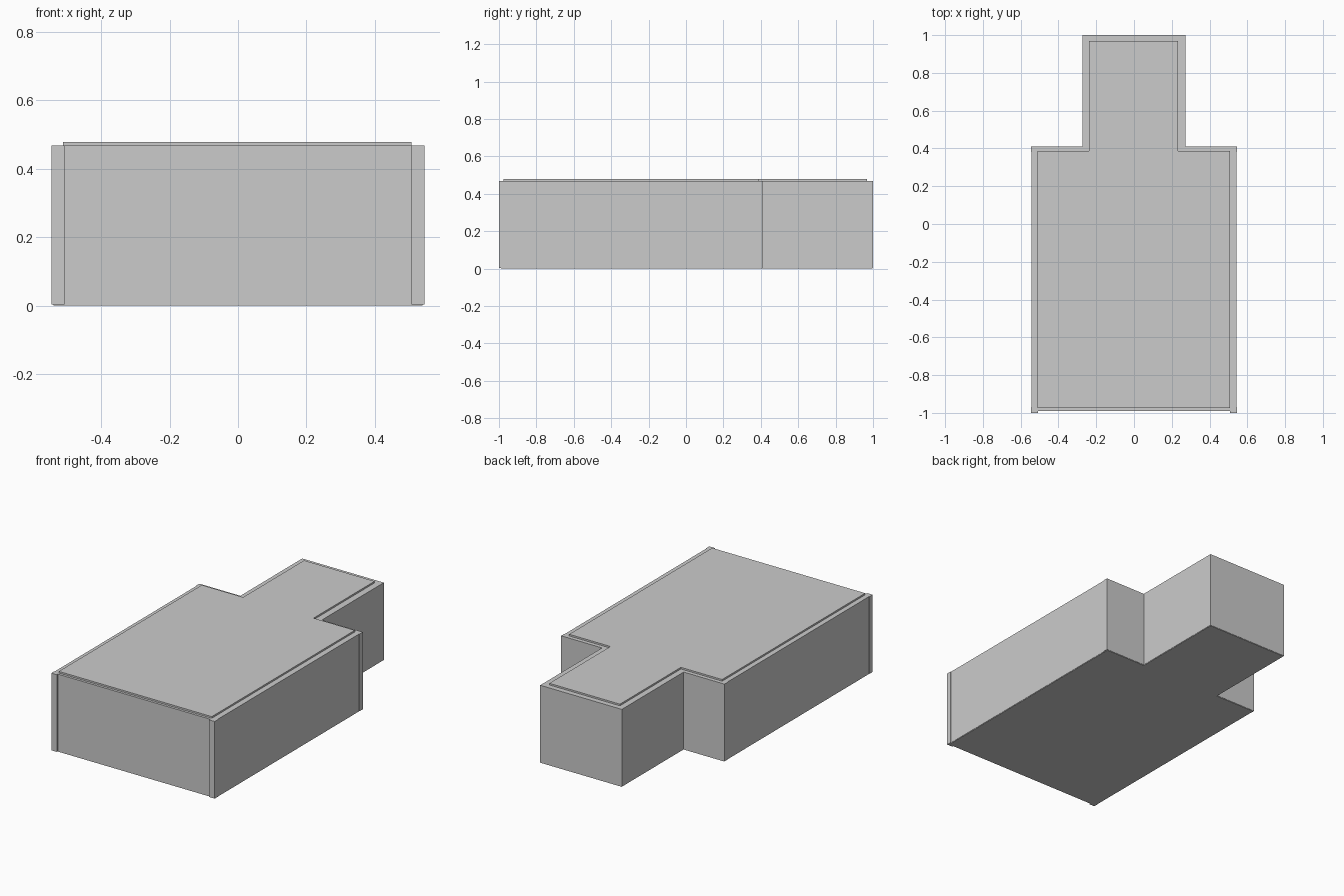
import bpy, bmesh

if "Cube" in bpy.data.objects:
    bpy.data.objects.remove(bpy.data.objects["Cube"])


def prism(name, pts, z0, z1):
    """Extrude a flat outline between two heights."""
    bm = bmesh.new()
    face = bm.faces.new([bm.verts.new((x, y, z0)) for x, y in pts])
    top = bmesh.ops.extrude_face_region(bm, geom=[face])["geom"]
    verts = [g for g in top if isinstance(g, bmesh.types.BMVert)]
    bmesh.ops.translate(bm, verts=verts, vec=(0, 0, z1 - z0))
    bmesh.ops.recalc_face_normals(bm, faces=bm.faces)
    me = bpy.data.meshes.new(name)
    bm.to_mesh(me)
    bm.free()
    ob = bpy.data.objects.new(name, me)
    bpy.context.collection.objects.link(ob)
    return ob


def stepped(wide, narrow, front, step, back, shift=0.0):
    """Outline of a wide body with a narrower rear wing."""
    half = [(wide, front), (wide, step), (narrow, step), (narrow, back)]
    pts = half + [(-x, y) for x, y in reversed(half)]
    return [(x + shift, y) for x, y in pts]


# Main walls
prism("walls", stepped(0.542, 0.272, -0.99, 0.411, 1.0), 0.003, 0.468)

# Floor plate
prism("floor", stepped(0.54, 0.27, -0.988, 0.409, 0.998), 0.0, 0.004)

# Raised roof panel, inset from the wall tops
prism("roof_panel", stepped(0.51, 0.235, -0.975, 0.387, 0.968, -0.002), 0.46, 0.478)

# Slightly proud corner posts
for side, sx in (("left", -1), ("right", 1)):
    for end, y0, y1 in (("front", -1.0, -0.97), ("rear", 0.38, 0.411)):
        pts = [(sx * 0.508, y0), (sx * 0.545, y0), (sx * 0.545, y1), (sx * 0.508, y1)]
        prism(f"{end}_{side}_post", pts, 0.003, 0.468)
